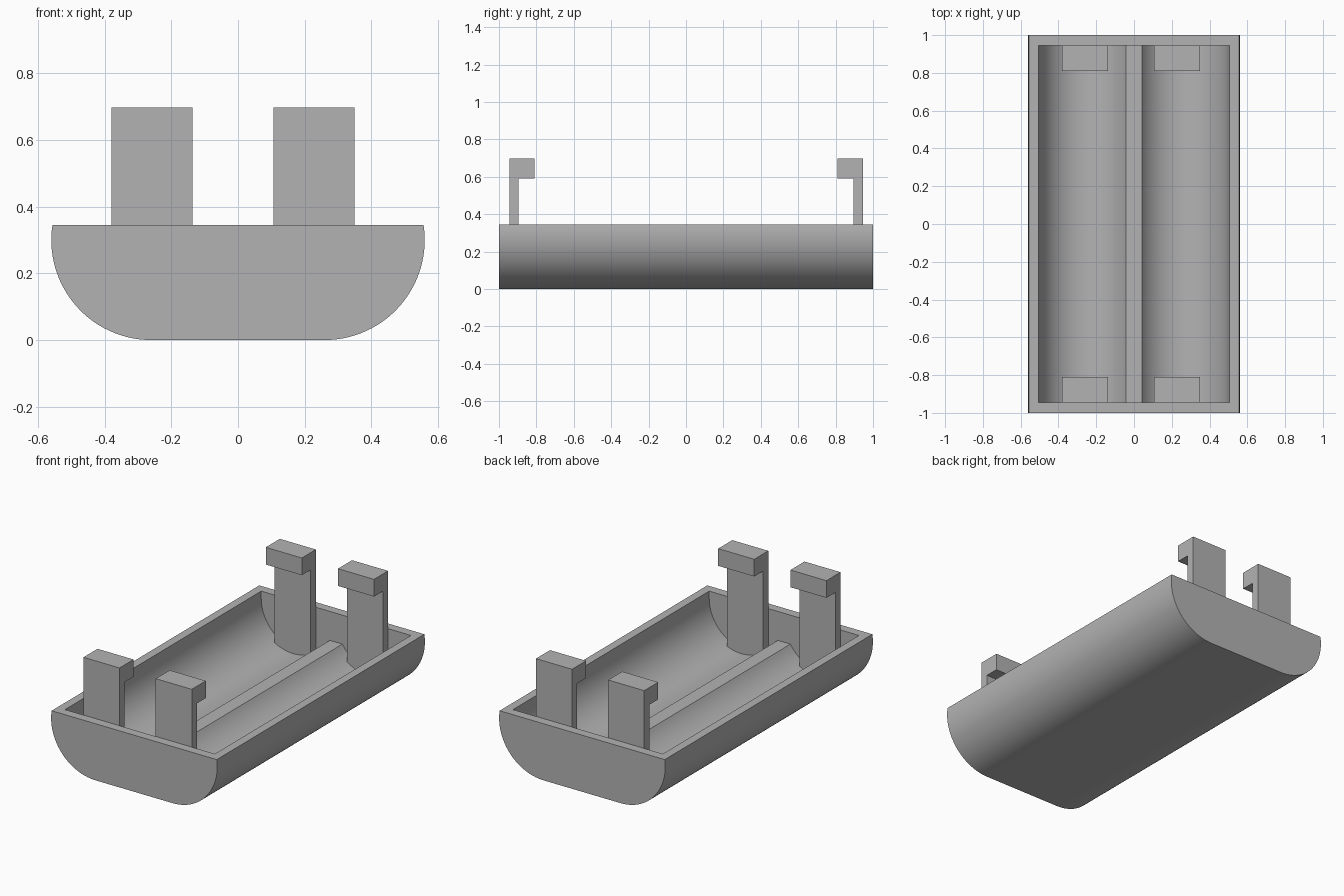
import bpy, bmesh, math

cube = bpy.data.objects.get("Cube")
if cube:
    bpy.data.objects.remove(cube, do_unlink=True)

grey = bpy.data.materials.new("plain grey")
grey.use_nodes = True
grey.diffuse_color = (0.45, 0.45, 0.45, 1)
grey.node_tree.nodes["Principled BSDF"].inputs["Base Color"].default_value = (0.45, 0.45, 0.45, 1)

TOP = 0.345
AXIS_Z = 0.30


def arc(cx, r, start, end, steps):
    """Points of an arc in the xz plane, angles in radians."""
    return [(cx + r * math.cos(start + (end - start) * i / steps),
             AXIS_Z + r * math.sin(start + (end - start) * i / steps))
            for i in range(steps + 1)]


def finish(name, bm, smooth=False):
    bmesh.ops.recalc_face_normals(bm, faces=bm.faces)
    mesh = bpy.data.meshes.new(name)
    bm.to_mesh(mesh)
    bm.free()
    mesh.materials.append(grey)
    obj = bpy.data.objects.new(name, mesh)
    bpy.context.collection.objects.link(obj)
    if smooth:
        bpy.ops.object.select_all(action='DESELECT')
        obj.select_set(True)
        bpy.context.view_layer.objects.active = obj
        bpy.ops.object.shade_smooth_by_angle(angle=math.radians(30))
    return obj


def add_trough(bm, profile, half_length):
    """Open-topped extrusion with end caps; returns its four rim corners."""
    front, back = ([bm.verts.new((x, y, z)) for x, z in profile]
                   for y in (-half_length, half_length))
    for i in range(len(profile) - 1):
        bm.faces.new((front[i], front[i + 1], back[i + 1], back[i]))
    bm.faces.new(front)
    bm.faces.new(back)
    return [front[0], front[-1], back[-1], back[0]]


# Outer shell: rounded sides and a flat bottom
rise = math.asin((TOP - AXIS_Z) / 0.30)
outer = (arc(0.26, 0.30, rise, -math.pi / 2, 28)
         + arc(-0.26, 0.30, -math.pi / 2, -math.pi - rise, 28))

# Inner surface: two round channels with a flat-topped ridge between them
ridge = -math.acos(-(0.255 - 0.0425) / 0.25)
inner = ([(0.505, TOP)] + arc(0.255, 0.25, 0, ridge, 40)
         + arc(-0.255, 0.25, -math.pi - ridge, -math.pi, 40) + [(-0.505, TOP)])

# Tray as one closed body with a flat rim
bm = bmesh.new()
a = add_trough(bm, outer, 1.0)
b = add_trough(bm, inner, 0.945)
for i in range(4):
    j = (i + 1) % 4
    bm.faces.new((a[i], a[j], b[j], b[i]))
finish("tray", bm, smooth=True)

# Hooked clips standing inside both end walls
hook = [(0.945, 0.04), (0.945, 0.697), (0.81, 0.697),
        (0.81, 0.592), (0.895, 0.592), (0.895, 0.04)]
for end, side_y in (("front", -1), ("back", 1)):
    for side, x in (("right", -0.2585), ("left", 0.2285)):
        bm = bmesh.new()
        face = bm.faces.new([bm.verts.new((x - 0.1215, side_y * y, z)) for y, z in hook])
        grown = bmesh.ops.extrude_face_region(bm, geom=[face])
        verts = [v for v in grown["geom"] if isinstance(v, bmesh.types.BMVert)]
        bmesh.ops.translate(bm, verts=verts, vec=(0.243, 0, 0))
        finish(f"{end}_{side}_clip", bm)
